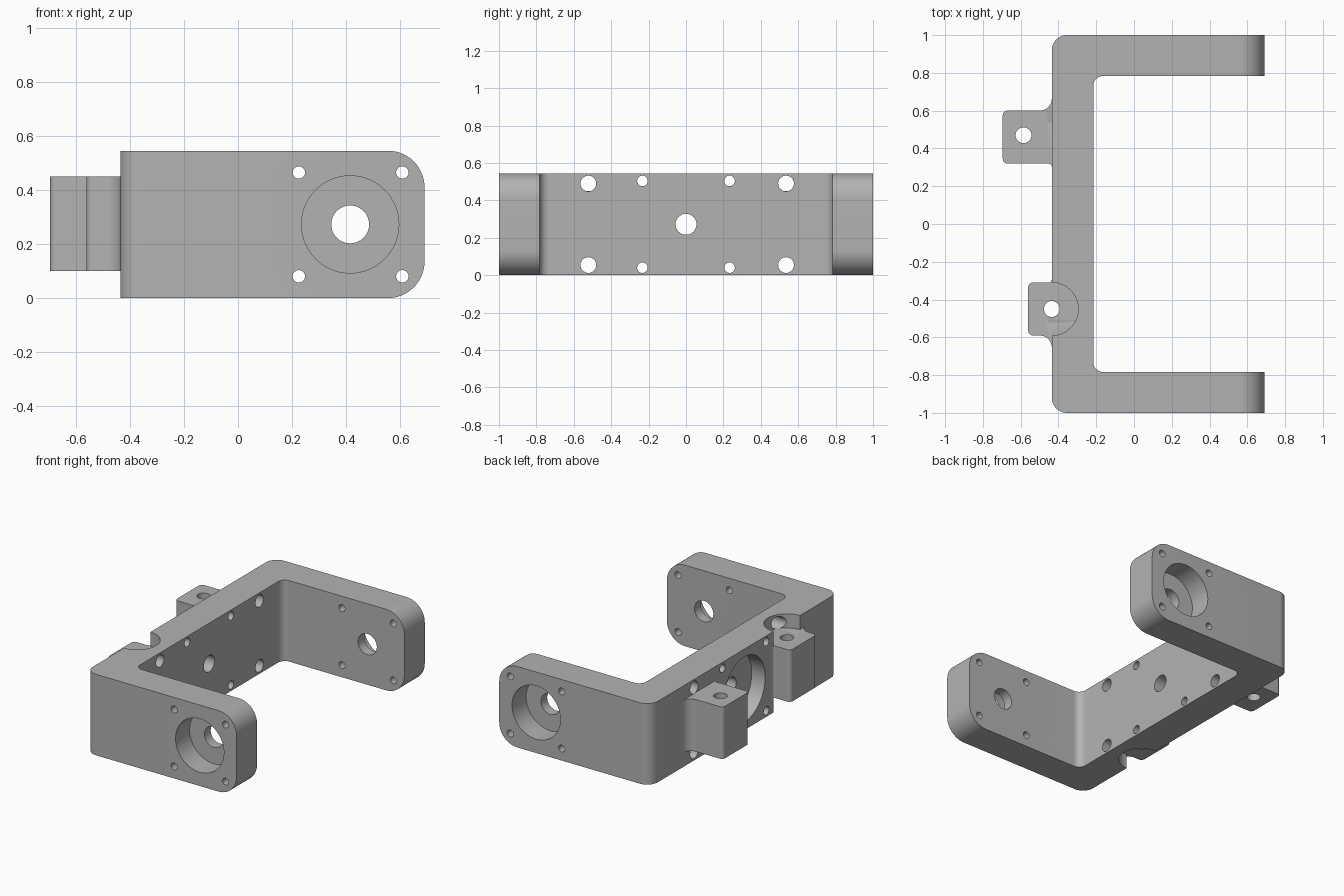
import bpy, bmesh, math
from mathutils import Vector, Matrix

cube = bpy.data.objects.get("Cube")
if cube:
    bpy.data.objects.remove(cube, do_unlink=True)

GREY = (0.45, 0.45, 0.45, 1)
mat = bpy.data.materials.new("machined grey")
mat.use_nodes = True
mat.diffuse_color = GREY
mat.node_tree.nodes["Principled BSDF"].inputs["Base Color"].default_value = GREY

H = 0.545            # bracket height
MID = H / 2
WALL_X = -0.435      # outer face of the back wall
END_X = 0.69         # tips of the arms


def to_object(name, bm):
    bmesh.ops.recalc_face_normals(bm, faces=bm.faces)
    mesh = bpy.data.meshes.new(name)
    bm.to_mesh(mesh)
    bm.free()
    mesh.materials.append(mat)
    obj = bpy.data.objects.new(name, mesh)
    bpy.context.collection.objects.link(obj)
    return obj


def rounded(corners, steps=10):
    """Outline from (x, y, radius) corners, each filleted with an arc."""
    pts = []
    for i, (x, y, r) in enumerate(corners):
        p = Vector((x, y))
        if not r:
            pts.append(p)
            continue
        a = (Vector(corners[i - 1][:2]) - p).normalized()
        b = (Vector(corners[(i + 1) % len(corners)][:2]) - p).normalized()
        for k in range(steps + 1):
            t = math.pi / 2 * k / steps
            pts.append(p + r * (a * (1 - math.sin(t)) + b * (1 - math.cos(t))))
    return pts


def prism(pts, z0, z1):
    bm = bmesh.new()
    face = bm.faces.new([bm.verts.new((p[0], p[1], z0)) for p in pts])
    ext = bmesh.ops.extrude_face_region(bm, geom=[face])["geom"]
    top = [v for v in ext if isinstance(v, bmesh.types.BMVert)]
    bmesh.ops.translate(bm, vec=(0, 0, z1 - z0), verts=top)
    return bm


def combine(target, tool, operation):
    mod = target.modifiers.new(operation.lower(), "BOOLEAN")
    mod.operation, mod.solver, mod.object = operation, "EXACT", tool
    bpy.context.view_layer.objects.active = target
    bpy.ops.object.modifier_apply(modifier=mod.name)
    bpy.data.objects.remove(tool, do_unlink=True)


def drill(target, start, end, radius, segments=32):
    start, end = Vector(start), Vector(end)
    axis = end - start
    bm = bmesh.new()
    place = Matrix.Translation((start + end) / 2) @ axis.to_track_quat("Z", "Y").to_matrix().to_4x4()
    bmesh.ops.create_cone(bm, cap_ends=True, segments=segments, radius1=radius,
                          radius2=radius, depth=axis.length, matrix=place)
    combine(target, to_object("cutter", bm), "DIFFERENCE")


# U-shaped body with rounded arm tips
body = prism(rounded([
    (END_X, -1, 0), (END_X, -0.783, 0), (-0.215, -0.783, 0.05), (-0.215, 0.783, 0.05),
    (END_X, 0.783, 0), (END_X, 1, 0), (WALL_X, 1, 0.08), (WALL_X, -1, 0.08)]), 0, H)
tips = [e for e in body.edges if all(abs(v.co.x - END_X) < 1e-4 for v in e.verts)
        and abs(e.verts[0].co.z - e.verts[1].co.z) < 1e-4]
bmesh.ops.bevel(body, geom=tips, offset=0.135, segments=14, profile=0.5, affect="EDGES")
bracket = to_object("bracket", body)

# Round spot faces above and below the recessed lug
for z0, z1 in ((0.45, H + 0.1), (-0.1, 0.1)):
    drill(bracket, (WALL_X, -0.45, z0), (WALL_X, -0.45, z1), 0.14, 64)

# Lugs on the back wall, each with a large outer and small inner root fillet
for side, tip in ((1, -0.695), (-1, -0.56)):
    root = WALL_X + 0.03
    inner, outer = (0.32, 0.6) if side > 0 else (0.31, 0.59)
    outline = rounded([
        (root, inner - 0.018, 0), (WALL_X, inner - 0.018, 0), (WALL_X, inner, 0.018),
        (tip, inner, 0.025), (tip, outer, 0.025), (WALL_X, outer, 0.065),
        (WALL_X, outer + 0.065, 0), (root, outer + 0.065, 0)])
    lug = to_object("lug", prism([(p.x, p.y * side) for p in outline], 0.1, 0.45))
    combine(bracket, lug, "UNION")

# Vertical holes through the lugs
for x, y in ((-0.585, 0.47), (WALL_X, -0.45)):
    drill(bracket, (x, y, -0.1), (x, y, H + 0.1), 0.042)

# Arm counterbores, shaft holes and screw holes
for s in (-1, 1):
    drill(bracket, (0.415, s * 0.85, MID), (0.415, s * 1.1, MID), 0.18, 64)
    drill(bracket, (0.415, s * 0.7, MID), (0.415, s * 1.1, MID), 0.07, 48)
    for x in (0.225, 0.608):
        for z in (MID - 0.192, MID + 0.192):
            drill(bracket, (x, s * 0.7, z), (x, s * 1.1, z), 0.023, 24)

# Back wall counterbore, centre hole and screw holes
drill(bracket, (WALL_X - 0.05, 0, MID), (WALL_X + 0.1, 0, MID), 0.22, 64)
for y, dz, r in ((0, 0, 0.056), (-0.233, 0.232, 0.028), (0.233, 0.232, 0.028),
                 (-0.522, 0.218, 0.042), (0.535, 0.218, 0.042)):
    for z in {MID - dz, MID + dz}:
        drill(bracket, (WALL_X - 0.02, y, z), (-0.15, y, z), r)

# Smooth curved faces, keep machined edges crisp
bpy.ops.object.select_all(action="DESELECT")
bracket.select_set(True)
bpy.context.view_layer.objects.active = bracket
bpy.ops.object.shade_smooth_by_angle(angle=math.radians(30))
